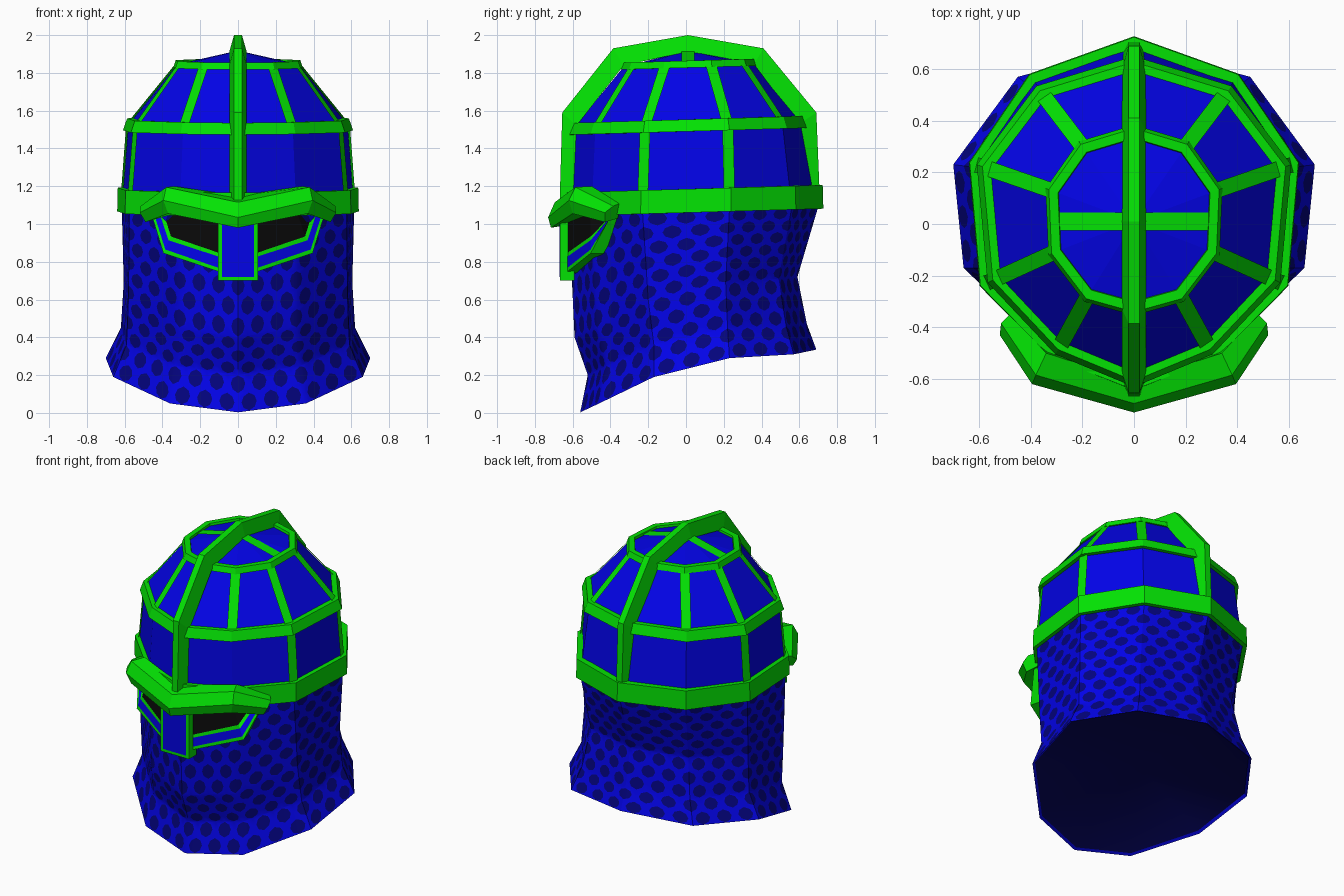
import bpy, bmesh, math
from mathutils import Vector as V

if "Cube" in bpy.data.objects:
    bpy.data.objects.remove(bpy.data.objects["Cube"])


def material(name, rgb):
    m = bpy.data.materials.new(name)
    m.diffuse_color = (*rgb, 1)
    m.use_nodes = True
    m.node_tree.nodes["Principled BSDF"].inputs["Base Color"].default_value = m.diffuse_color
    return m


BLUE = material("blue", (0.001, 0.001, 0.8))
GREEN = material("green", (0.001, 0.76, 0.001))
DARK = material("dark blue", (0.001, 0.001, 0.2))
INSIDE = material("inner shadow blue", (0.001, 0.001, 0.09))
BLACK = material("black", (0.003, 0.003, 0.003))


def build(name, polys, mats, fix_normals=False, smooth=None):
    """polys: list of (points, material index); shared corners are welded."""
    bm = bmesh.new()
    for pts, mi in polys:
        f = bm.faces.new([bm.verts.new(p) for p in pts])
        f.material_index = mi
        f.smooth = smooth is not None
    bmesh.ops.remove_doubles(bm, verts=bm.verts, dist=0.0002)
    if fix_normals:
        bmesh.ops.recalc_face_normals(bm, faces=bm.faces)
    me = bpy.data.meshes.new(name)
    bm.to_mesh(me)
    bm.free()
    if smooth is not None:
        me.set_sharp_from_angle(angle=math.radians(smooth))
    for m in mats:
        me.materials.append(m)
    ob = bpy.data.objects.new(name, me)
    bpy.context.collection.objects.link(ob)
    return ob


def loft(rows, close=True, mi=0):
    out = []
    for a, b in zip(rows, rows[1:]):
        n = len(a)
        for i in range(n if close else n - 1):
            j = (i + 1) % n
            out.append(([a[i], a[j], b[j], b[i]], mi))
    return out


def mirror(p):
    return V((-p[0], p[1], p[2]))


def ring(half):
    """Ten-sided ring from its right half, front to back."""
    h = [V(p) for p in half]
    return h + [mirror(p) for p in reversed(h[1:-1])]


def tilted(xy, z, slope=0.03):
    return ring([(x, y, z + slope * y) for x, y in xy])


def grow(r, k, dz=0.0):
    return [V((p.x * k, 0.02 + (p.y - 0.02) * k, p.z + dz)) for p in r]


# Helmet cross-sections from the lower rim of the mail to the dome top
RIM = ring([(0, -.56, .003), (.36, -.46, .05), (.66, -.17, .19),
            (.70, .23, .29), (.45, .57, .31), (0, .69, .335)])
FLARE = ring([(0, -.52, .20), (.33, -.42, .25), (.59, -.17, .36),
              (.62, .22, .45), (.40, .53, .46), (0, .64, .47)])
NECK = ring([(0, -.59, .40), (.31, -.47, .45), (.58, -.20, .60),
             (.605, .21, .69), (.36, .49, .71), (0, .59, .72)])
BROW_LINE = tilted([(0, -.62), (.31, -.50), (.575, -.23),
                    (.615, .23), (.39, .56), (0, .70)], 1.07)
MID = tilted([(0, -.60), (.29, -.48), (.54, -.215),
              (.58, .22), (.36, .51), (0, .62)], 1.52)
UPPER = tilted([(0, -.33), (.18, -.28), (.31, -.11),
                (.32, .13), (.20, .30), (0, .36)], 1.842)
APEX = V((0, .01, 1.918))

# Dome
build("dome", loft([BROW_LINE, MID, UPPER])
      + [([UPPER[i], UPPER[(i + 1) % 10], APEX], 0) for i in range(10)], [BLUE])


# Mail: staggered cells, each with an oval dark spot
def on_surface(lo, hi, u, v):
    i = math.floor(u + 1e-6)
    t = u - i
    a, b = i % 10, (i + 1) % 10
    return lo[a].lerp(lo[b], t).lerp(hi[a].lerp(hi[b], t), v)


OUTER = [(0, -1), (1, -1), (1, 0), (1, 1), (0, 1), (-1, 1), (-1, 0), (-1, -1)]
OVAL = [(0, -.95), (.5, -.6), (.68, 0), (.5, .6),
        (0, .95), (-.5, .6), (-.68, 0), (-.5, -.6)]
mail, parity = [], 0
for lo, hi, rows in ((RIM, FLARE, 2), (FLARE, NECK, 3), (NECK, BROW_LINE, 6)):
    for r in range(rows):
        parity ^= 1
        for c in range(30):
            uc, vc = (c + 0.5 * parity) / 3, (r + 0.5) / rows

            def at(q):
                return on_surface(lo, hi, uc + q[0] / 6, vc + q[1] * 0.5 / rows)
            o, s = [at(q) for q in OUTER], [at(q) for q in OVAL]
            for k in range(8):
                n = (k + 1) % 8
                mail.append(([o[k], o[n], s[n], s[k]], 0))
            mail.append((s[0:5], 1))
            mail.append((s[4:] + s[:1], 1))
# Turned-in lower edge and dark underside
LIP = grow(RIM, .975, .012)
mail += loft([LIP, RIM])
mail += [([LIP[(i + 1) % 10], LIP[i], V((0, .06, .31))], 2) for i in range(10)]
build("mail_curtain", mail, [BLUE, DARK, INSIDE], smooth=30)


# Raised bands around the dome: (scale, height offset) profile
def band(name, r, profile):
    rows = [grow(r, k, dz) for k, dz in profile]
    build(name, loft(rows + rows[:1]), [GREEN], True)


band("brow_band", BROW_LINE, [(.97, -.01), (1.04, -.01), (1.035, .115), (.97, .115)])
band("middle_band", MID, [(.96, -.03), (1.05, -.03), (1.012, .033), (.94, .033)])
band("upper_band", UPPER, [(.90, -.015), (1.07, -.015), (1.03, .022), (.92, .022)])


# Flat ribs laid along the dome edges
def rib(lo, hi, i, half=0.03):
    rows = []
    c = V((0, .02, 1.2))
    for r in (lo, hi):
        p, a, b = r[i], r[i - 1], r[(i + 1) % 10]
        d = ((b - p).normalized() - (a - p).normalized()).normalized() * half
        rows.append([c + (q - c) * 1.006 for q in (p - d, p + d)])
    return loft(rows, False)


ribs = []
for i in (1, 2, 3, 4, 6, 7, 8, 9):
    ribs += rib(MID, UPPER, i)
for i in (2, 3, 7, 8):
    ribs += rib(BROW_LINE, MID, i)
build("dome_ribs", ribs, [GREEN])
bar = [[V((x, y, z)) for y in (-.025, .045)]
       for x, z in ((.31, 1.85), (0, 1.924), (-.31, 1.85))]
build("top_bar", loft(bar, False), [GREEN])


def swept(name, sections):
    build(name, loft(sections) + [(sections[0], 0), (sections[-1], 0)], [GREEN], True)


# Crest from brow to nape: inner (y, z) and outer (y, z)
crest = [((-.60, 1.08), (-.67, 1.08)), ((-.58, 1.52), (-.655, 1.59)),
         ((-.33, 1.84), (-.385, 1.93)), ((.01, 1.912), (.01, 2.0)),
         ((.36, 1.845), (.41, 1.93)), ((.60, 1.53), (.69, 1.59)),
         ((.66, 1.12), (.708, 1.15))]
swept("crest", [[V((-.046, *i)), V((.046, *i)), V((.021, *o)), V((-.021, *o))]
                for i, o in crest])

# Brow guard: middle, corner and end sections
brow = [[(0, -.61, 1.15), (0, -.695, 1.115), (0, -.73, 1.035), (0, -.715, .98), (0, -.60, 1.0)],
        [(.34, -.50, 1.20), (.38, -.585, 1.195), (.395, -.62, 1.125),
         (.37, -.60, 1.055), (.32, -.48, 1.06)],
        [(.48, -.35, 1.11), (.515, -.385, 1.095), (.52, -.43, 1.06),
         (.49, -.43, 1.01), (.46, -.36, 1.03)]]
brow = [[V(p) for p in s] for s in brow]
swept("brow_guard", [[mirror(p) for p in s] for s in reversed(brow[1:])] + brow)

# Eye guards: nested outlines (x, z) from nose to temple
Y = (-.638, -.505, -.40)
lines = [[(.08, .740), (.395, .845), (.455, 1.04)],
         [(.08, .760), (.385, .865), (.440, 1.04)],
         [(.08, .82), (.368, .914), (.410, 1.04)],
         [(.08, .840), (.355, .934), (.388, 1.04)],
         [(.08, 1.03), (.31, 1.07), (.37, 1.06)]]
rows = [[V((x, y, z)) for (x, z), y in zip(l, Y)] for l in lines]
rows.insert(0, [p + V((-.02, .07, 0)) for p in rows[0]])
eye = []
for k, mi in enumerate((1, 1, 0, 1, 2)):
    eye += loft(rows[k:k + 2], False, mi)
eye += [([mirror(p) for p in reversed(pts)], mi) for pts, mi in eye]
build("eye_guards", eye, [BLUE, GREEN, BLACK])


# Nose guard: green plate with a blue face
def box(name, x, y0, y1, z0, z1, mat):
    r = [[V((sx * x, y, z)) for sx, y in ((-1, y0), (1, y0), (1, y1), (-1, y1))]
         for z in (z0, z1)]
    build(name, loft(r) + [(r[0], 0), (r[1], 0)], [mat], True)


box("nose_guard", .105, -.668, -.59, .70, 1.05, GREEN)
box("nose_guard_face", .085, -.671, -.666, .72, 1.05, BLUE)
